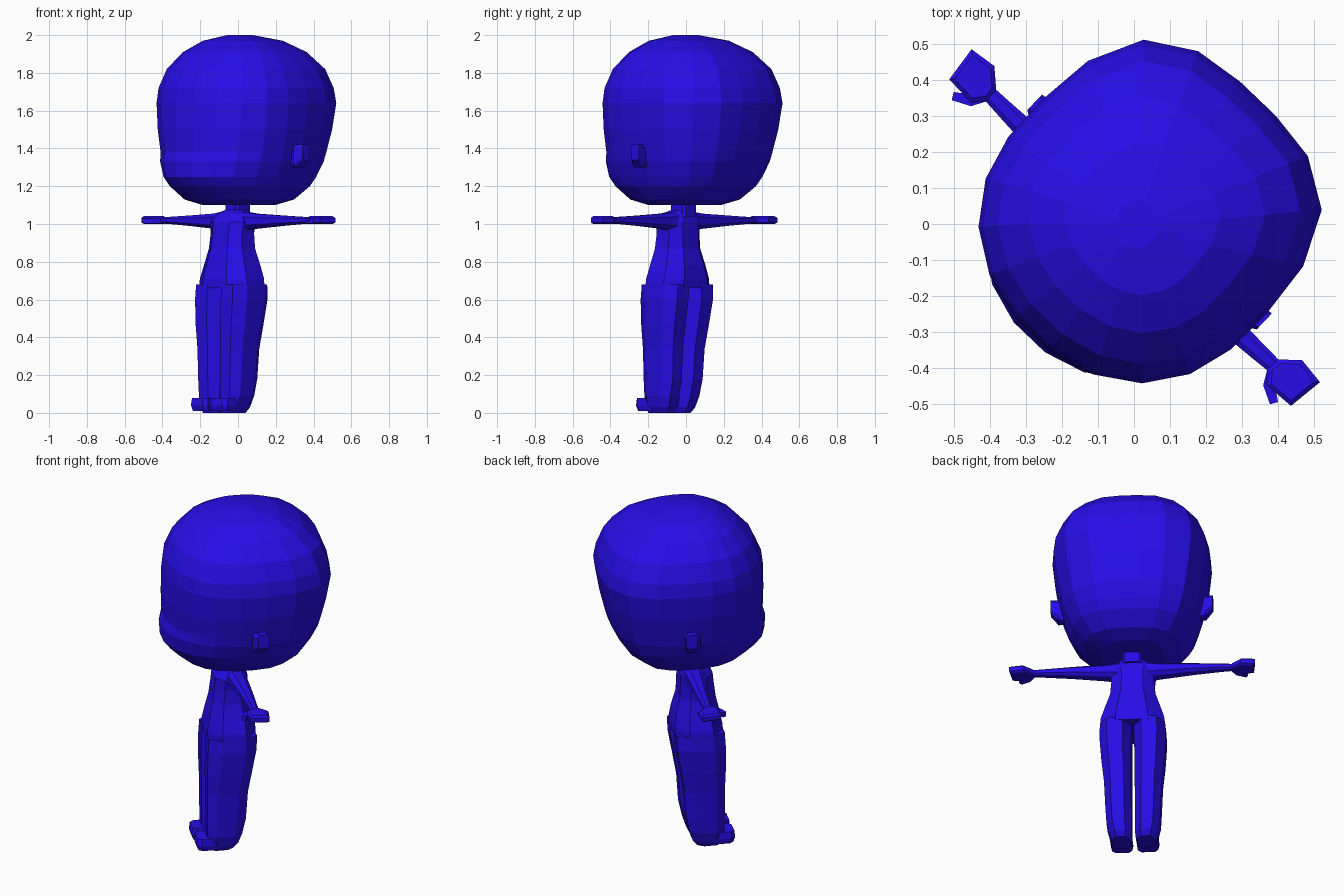
import bpy, bmesh, math
from mathutils import Matrix, Vector

blue = bpy.data.materials.new("deep_blue")
blue.diffuse_color = (0.02, 0.004, 0.8, 1)

# The figure is modelled facing -y, then turned to face the diagonal
TURN = Matrix.Translation((0.005, -0.006, 0)) @ Matrix.Rotation(math.radians(-43.7), 4, 'Z')


def loft(name, rings, mirror=False):
    """Skin a list of rings, cap both ends and optionally add an x-mirrored copy."""
    bm = bmesh.new()
    for sx in ((1, -1) if mirror else (1,)):
        loops = [[bm.verts.new((p[0] * sx, p[1], p[2])) for p in r] for r in rings]
        n = len(loops[0])
        for a, b in zip(loops, loops[1:]):
            for i in range(n):
                j = (i + 1) % n
                bm.faces.new((a[i], a[j], b[j], b[i]))
        bm.faces.new(loops[0][::-1])
        bm.faces.new(loops[-1])
    bmesh.ops.recalc_face_normals(bm, faces=bm.faces)
    bm.transform(TURN)
    me = bpy.data.meshes.new(name)
    bm.to_mesh(me)
    bm.free()
    me.materials.append(blue)
    ob = bpy.data.objects.new(name, me)
    bpy.context.collection.objects.link(ob)
    return ob


def octagon(a0, a1, b0, b1, cut=0.25):
    """Rectangle with chamfered corners, as 2D points."""
    ca, cb = (a1 - a0) * cut, (b1 - b0) * cut
    return [(a0 + ca, b0), (a1 - ca, b0), (a1, b0 + cb), (a1, b1 - cb),
            (a1 - ca, b1), (a0 + ca, b1), (a0, b1 - cb), (a0, b0 + cb)]


def upright(table, cut=0.25):
    """Rows of z, x0, x1, y0, y1 become horizontal rings."""
    return [[(x, y, z) for x, y in octagon(*row, cut=cut)] for z, *row in table]


def sideways(table, cut=0.25):
    """Rows of x, y0, y1, z0, z1 become rings across the x axis."""
    return [[(x, y, z) for y, z in octagon(*row, cut=cut)] for x, *row in table]


def head_ring(z, w, front, back, sides=20):
    """Rounded outline, squarer at the back than at the face."""
    pts = []
    for i in range(sides):
        a = 2 * math.pi * (i + 0.5) / sides
        c, s = math.cos(a), math.sin(a)
        n, d = (3.0, back) if s > 0 else (2.2, front)
        r = (abs(c) ** n + abs(s) ** n) ** (-1 / n)
        pts.append((w * c * r, d * s * r, z))
    return pts


# Large rounded head: z, half width, face depth, back depth
loft("head", [head_ring(*r) for r in [
    (1.10, 0.17, 0.20, 0.17), (1.13, 0.26, 0.30, 0.26), (1.20, 0.325, 0.385, 0.345),
    (1.25, 0.35, 0.425, 0.38), (1.33, 0.38, 0.43, 0.42), (1.38, 0.39, 0.415, 0.435),
    (1.50, 0.415, 0.418, 0.465), (1.64, 0.43, 0.415, 0.49), (1.72, 0.42, 0.405, 0.475),
    (1.82, 0.38, 0.36, 0.435), (1.91, 0.30, 0.275, 0.34), (1.97, 0.195, 0.175, 0.22),
    (2.00, 0.06, 0.06, 0.07)]])

# Ears
loft("ears", sideways([(0.34, 0.01, 0.07, 1.30, 1.40), (0.40, 0.0, 0.085, 1.30, 1.42),
                       (0.44, 0.025, 0.085, 1.34, 1.42)], 0.15), mirror=True)

# Neck
loft("neck", upright([(1.04, -0.05, 0.05, -0.065, 0.045),
                      (1.14, -0.05, 0.05, -0.065, 0.045)], 0.12))

# Torso from hips to shoulders
loft("torso", upright([
    (0.66, -0.177, 0.177, -0.188, 0.078), (0.71, -0.172, 0.172, -0.185, 0.078),
    (0.78, -0.15, 0.15, -0.172, 0.068), (0.87, -0.122, 0.122, -0.152, 0.045),
    (0.95, -0.115, 0.115, -0.142, 0.042), (1.01, -0.122, 0.122, -0.135, 0.04),
    (1.055, -0.10, 0.10, -0.10, 0.03), (1.075, -0.055, 0.055, -0.07, 0.03)]))

# Legs
loft("legs", upright([
    (0.00, 0.02, 0.115, -0.18, -0.045), (0.03, 0.01, 0.13, -0.19, -0.02),
    (0.09, 0.01, 0.145, -0.19, 0.0), (0.18, 0.01, 0.15, -0.192, 0.02),
    (0.34, 0.01, 0.157, -0.192, 0.03), (0.46, 0.01, 0.17, -0.195, 0.05),
    (0.60, 0.008, 0.18, -0.193, 0.075), (0.68, 0.006, 0.176, -0.188, 0.077)]), mirror=True)

# Toes in front of the legs
loft("toes", upright([(0.01, 0.015, 0.125, -0.24, -0.10), (0.04, 0.01, 0.132, -0.25, -0.10),
                      (0.08, 0.015, 0.128, -0.245, -0.10)], 0.16), mirror=True)

# Arms held straight out
loft("arms", sideways([(0.07, -0.09, 0.025, 0.965, 1.065), (0.14, -0.072, 0.02, 0.975, 1.055),
                       (0.33, -0.053, 0.015, 0.99, 1.045), (0.48, -0.042, 0.008, 1.0, 1.038),
                       (0.57, -0.035, 0.005, 1.003, 1.033)]), mirror=True)

# Paddle-shaped hands
outline = [(0.535, -0.03), (0.566, -0.068), (0.655, -0.063), (0.668, 0.04),
           (0.59, 0.05), (0.54, 0.005)]
centre = Vector((0.605, -0.012))
hand = []
for z, k in ((1.0, 0.8), (1.008, 1), (1.032, 1), (1.042, 0.8)):
    pts = [centre + (Vector(p) - centre) * k for p in outline]
    hand.append([(p.x, p.y, z) for p in pts])
loft("hands", hand, mirror=True)

# Thumbs
thumb = [(0.535, -0.03), (0.56, -0.075), (0.61, -0.10), (0.622, -0.08), (0.58, -0.05)]
loft("thumbs", [[(x, y, z) for x, y in thumb] for z in (1.002, 1.03)], mirror=True)
